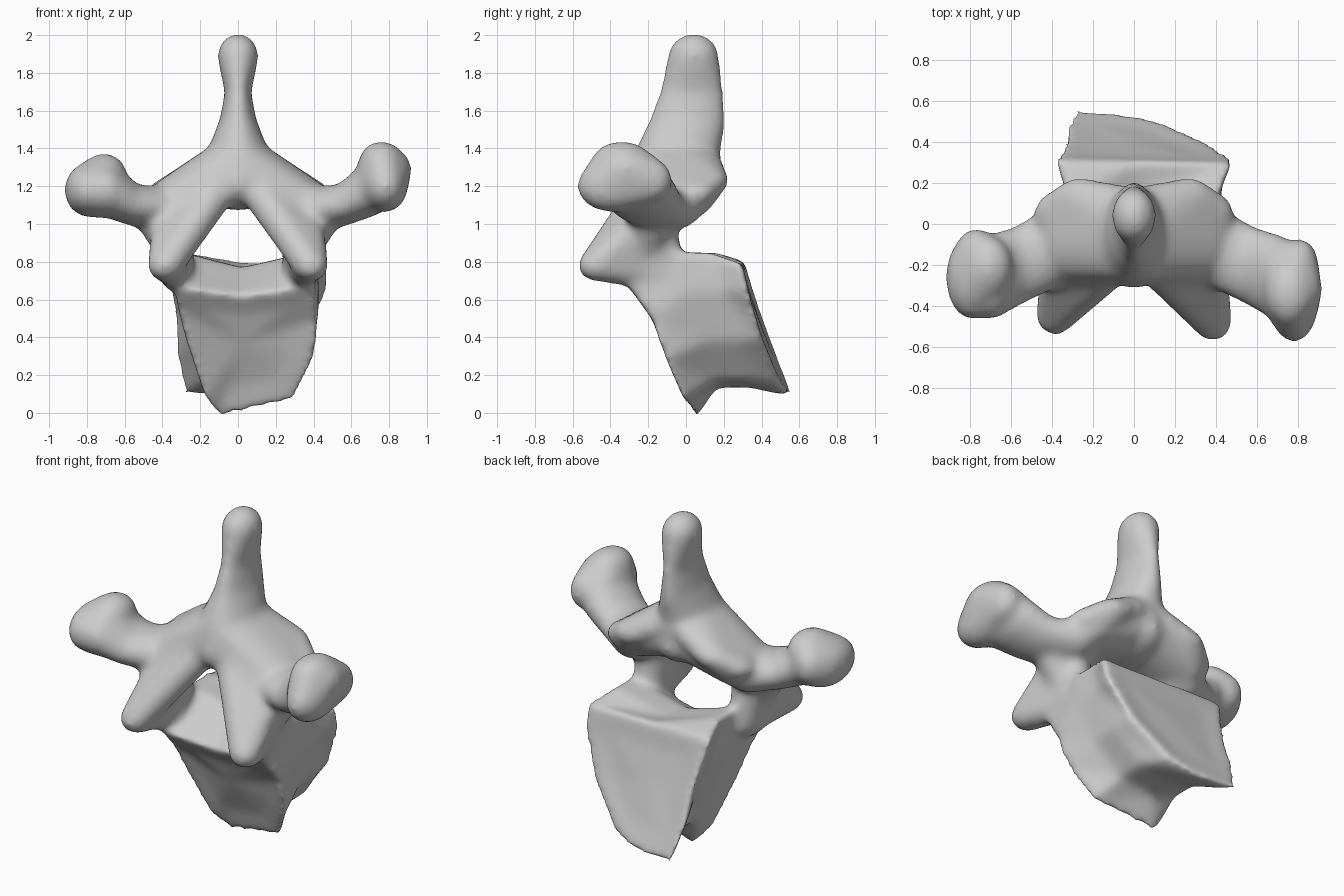
import bpy, bmesh
from mathutils import Vector

cube = bpy.data.objects.get("Cube")
if cube:
    bpy.data.objects.remove(cube, do_unlink=True)

# Unit sphere used as the stamp for every rounded lump
stamp = bmesh.new()
bmesh.ops.create_icosphere(stamp, subdivisions=3, radius=1)
SPHERE = [v.co.copy() for v in stamp.verts]
stamp.free()

bm = bmesh.new()


def hull(*lumps):
    """Closed convex skin round several ellipsoids, each (centre, radii)."""
    verts = []
    for centre, radii in lumps:
        c, r = Vector(centre), Vector(radii)
        verts += [bm.verts.new(c + p * r) for p in SPHERE]
    res = bmesh.ops.convex_hull(bm, input=verts)
    loose = {g for key in ("geom_interior", "geom_unused") for g in res[key]
             if isinstance(g, bmesh.types.BMVert)}
    bmesh.ops.delete(bm, geom=list(loose), context='VERTS')


def chain(*lumps):
    for a, b in zip(lumps, lumps[1:]):
        hull(a, b)


# Vertebral body: outlines (x, z) lofted from the front plate to the back plate
front = [(-.34, .67), (.02, .62), (.4, .67), (.43, .5), (.41, .28),
         (.3, .06), (-.1, -.03), (-.18, .08), (-.27, .35), (-.32, .55)]
waist = [(-.33, .86), (.02, .77), (.41, .86), (.43, .65), (.37, .38),
         (.22, .17), (0, .13), (-.17, .17), (-.25, .4), (-.32, .62)]
back = [(-.39, .8), (.02, .8), (.49, .8), (.48, .65), (.36, .4),
        (.14, .15), (-.06, .09), (-.29, .09), (-.33, .28), (-.35, .6)]
depths = [(front, lambda x, z: -.125 - .28 * (z - .32) - 2 * (z - .32) ** 3),
          (waist, lambda x, z: .2 - .28 * z),
          (waist, lambda x, z: .38 - .3 * z),
          (back, lambda x, z: .58 - .42 * z + .1 * z * z - .1 * x * (1 - z))]
rings = [[bm.verts.new((x, depth(x, z), z)) for x, z in outline]
         for outline, depth in depths]


def bridge(a, b):
    for i in range(len(a)):
        j = (i + 1) % len(a)
        bm.faces.new((a[i], a[j], b[j], b[i]))


for a, b in zip(rings, rings[1:]):
    bridge(a, b)
# Dished end plates
for ring, dent in ((rings[0], .03), (rings[-1], -.02)):
    mid = sum((v.co for v in ring), Vector()) / len(ring)
    inner = [bm.verts.new(v.co.lerp(mid, .4) + Vector((0, dent, 0))) for v in ring]
    bridge(ring, inner)
    hub = bm.verts.new(mid + Vector((0, dent, 0)))
    for i in range(len(inner)):
        bm.faces.new((inner[i - 1], inner[i], hub))

# Spinous process
root = ((0, -.05, 1.36), (.17, .23, .1))
chain(((0, .04, 1.89), (.11, .135, .12)),
      ((0, .03, 1.7), (.068, .17, .1)),
      ((0, .005, 1.53), (.1, .205, .1)),
      root,
      ((0, -.06, 1.21), (.15, .26, .14)))

for s in (-1, 1):
    lateral = ((s * .35, -.06, 1.13), (.12, .21, .12))
    facet = ((s * .27, .13, 1.23), (.11, .1, .07))
    # Lamina
    hull(root, ((0, -.06, 1.25), (.12, .25, .15)), lateral)
    hull(root, lateral, facet)
    # Upper articular process
    hull(facet, ((s * .4, .05, 1.16), (.09, .1, .07)), ((s * .34, -.1, 1.1), (.11, .1, .1)))
    # Lower articular process
    tip = ((s * .385, -.475 if s > 0 else -.445, .78), (.095, .1, .085))
    shoulder = ((s * .34, -.25, .98), (.12, .1, .11))
    hull(((s * .12, -.23, 1.15), (.09, .09, .1)), shoulder, tip)
    hull(((s * .1, -.2, 1.22), (.09, .1, .09)), shoulder, lateral)
    hull(shoulder, tip, ((s * .34, -.23, .75), (.08, .08, .09)))
    hull(shoulder, ((s * .48, -.18, 1.06), (.08, .1, .1)), ((s * .37, -.2, .9), (.09, .1, .09)))
    # Pedicle
    hull(((s * .33, -.17, 1.05), (.11, .12, .1)), ((s * .33, -.16, .74), (.09, .15, .1)))
    # Transverse process neck
    chain(((s * .39, -.11, 1.08), (.13, .2, .12)),
          ((s * .56, -.2, 1.1), (.1, .195, .11)),
          ((s * .7, -.26, 1.18), (.12, .21, .14)))

# Transverse process ends
hull(((-.79, -.26, 1.18), (.13, .21, .145)), ((-.71, -.21, 1.27), (.12, .15, .105)),
     ((-.77, -.13, 1.2), (.1, .11, .12)), ((-.7, -.26, 1.16), (.12, .2, .13)))
hull(((.78, -.39, 1.2), (.12, .19, .14)), ((.76, -.34, 1.33), (.12, .16, .11)),
     ((.81, -.19, 1.23), (.09, .12, .12)), ((.83, -.32, 1.29), (.09, .13, .1)),
     ((.71, -.29, 1.23), (.1, .2, .13)))

bmesh.ops.recalc_face_normals(bm, faces=bm.faces[:])
mesh = bpy.data.meshes.new("vertebra")
bm.to_mesh(mesh)
bm.free()
bone = bpy.data.objects.new("vertebra", mesh)
bpy.context.collection.objects.link(bone)

# Fuse everything into one smooth skin
remesh = bone.modifiers.new("fuse", 'REMESH')
remesh.mode = 'VOXEL'
remesh.voxel_size = .018
remesh.use_smooth_shade = True
smooth = bone.modifiers.new("soften", 'SMOOTH')
smooth.factor = .5
smooth.iterations = 26

# Colour
mat = bpy.data.materials.new("bone grey")
mat.use_nodes = True
grey = (.6, .6, .6, 1)
mat.diffuse_color = grey
mat.node_tree.nodes["Principled BSDF"].inputs["Base Color"].default_value = grey
mesh.materials.append(mat)
